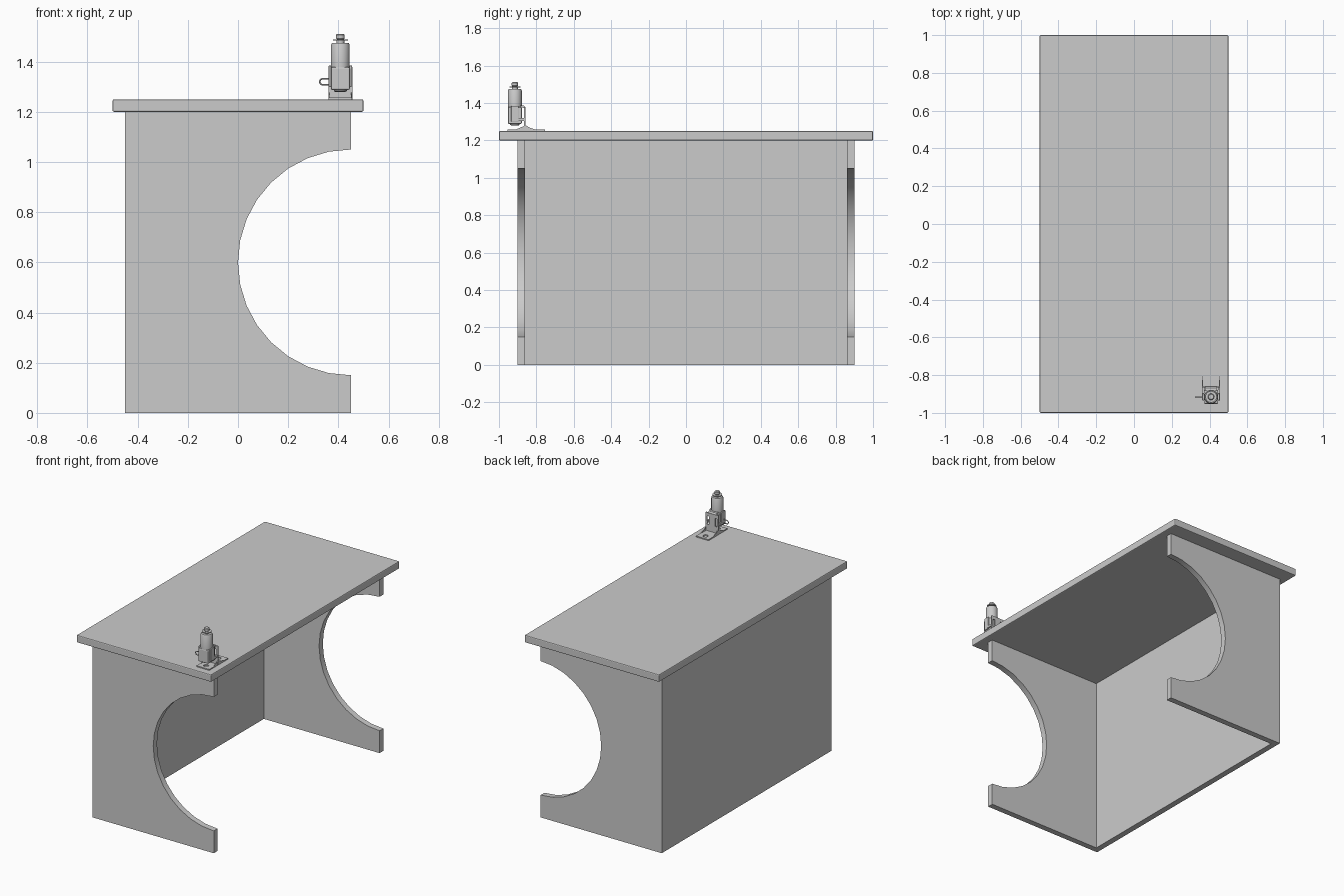
import bpy, bmesh, math
from mathutils import Vector

old = bpy.data.objects.get("Cube")
if old:
    bpy.data.objects.remove(old, do_unlink=True)

grey = bpy.data.materials.new("plain grey")
grey.use_nodes = True
COLOUR = (0.6, 0.6, 0.6, 1)
grey.diffuse_color = COLOUR
grey.node_tree.nodes["Principled BSDF"].inputs["Base Color"].default_value = COLOUR


def finish(name, bm, bevel=0, segments=2, smooth=False):
    bmesh.ops.recalc_face_normals(bm, faces=bm.faces)
    mesh = bpy.data.meshes.new(name)
    bm.to_mesh(mesh)
    bm.free()
    mesh.materials.append(grey)
    ob = bpy.data.objects.new(name, mesh)
    bpy.context.collection.objects.link(ob)
    if bevel:
        mod = ob.modifiers.new("soft edges", "BEVEL")
        mod.width, mod.segments = bevel, segments
    if smooth:
        bpy.ops.object.select_all(action="DESELECT")
        ob.select_set(True)
        bpy.context.view_layer.objects.active = ob
        bpy.ops.object.shade_smooth_by_angle(angle=math.radians(35))
    return ob


def box(name, low, high, bevel=0):
    bm = bmesh.new()
    bmesh.ops.create_cube(bm, size=1)
    for v in bm.verts:
        v.co = [a + (b - a) * (c + 0.5) for a, b, c in zip(low, high, v.co)]
    return finish(name, bm, bevel)


def extrude(name, points, depth, smooth=False):
    bm = bmesh.new()
    face = bm.faces.new([bm.verts.new(p) for p in points])
    new = bmesh.ops.extrude_face_region(bm, geom=[face])["geom"]
    bmesh.ops.translate(bm, vec=depth, verts=[g for g in new if isinstance(g, bmesh.types.BMVert)])
    return finish(name, bm, smooth=smooth)


def turned(name, centre, profile, sides=32):
    """Closed lathe from (radius, height) pairs around a vertical axis."""
    bm = bmesh.new()
    rings = []
    for r, z in profile:
        rings.append([bm.verts.new((centre[0] + r * math.cos(math.tau * i / sides),
                                    centre[1] + r * math.sin(math.tau * i / sides), z))
                      for i in range(sides)])
    for a, b in zip(rings, rings[1:]):
        for i in range(sides):
            j = (i + 1) % sides
            bm.faces.new((a[i], a[j], b[j], b[i]))
    bm.faces.new(rings[0])
    bm.faces.new(rings[-1])
    return finish(name, bm, smooth=True)


# Desk: top, back wall and two side walls with a half-round opening
box("desk_top", (-0.5, -1, 1.2), (0.5, 1, 1.25), bevel=0.006)
box("back_panel", (-0.45, -0.86, 0), (-0.41, 0.86, 1.2))
outline = [(0.45, 0), (-0.45, 0), (-0.45, 1.2), (0.45, 1.2)]
for i in range(17):
    a = math.pi / 2 + math.pi * i / 16
    outline.append((0.45 + 0.45 * math.cos(a), 0.6 + 0.45 * math.sin(a)))
for name, y in (("right_side_panel", -0.9), ("left_side_panel", 0.86)):
    extrude(name, [(x, y, z) for x, z in outline], (0, 0.04, 0), smooth=True)

# Regulator bracket: base plate with two round holes
X, Y = 0.408, -0.915
Z = 1.25
base = box("bracket_base", (X - 0.047, -0.955, Z), (X + 0.047, -0.755, Z + 0.007))
bm = bmesh.new()
for y in (-0.92, -0.79):
    cut = bmesh.ops.create_cone(bm, cap_ends=True, segments=20, radius1=0.016, radius2=0.016, depth=0.06)
    bmesh.ops.translate(bm, vec=(X, y, Z), verts=cut["verts"])
cutter = finish("hole_cutter", bm)
cutter.hide_render = True
cutter.hide_set(True)
cutter.display_type = "WIRE"
mod = base.modifiers.new("holes", "BOOLEAN")
mod.operation, mod.object, mod.solver = "DIFFERENCE", cutter, "EXACT"

# Bracket uprights, rails and gussets
for name, offset, half in (("post_right", -0.043, 0.005), ("post_middle", 0, 0.022), ("post_left", 0.043, 0.005)):
    box("bracket_" + name, (X + offset - half, -0.866, Z), (X + offset + half, -0.858, 1.375))
for name, z0, z1 in (("lower_rail", Z, 1.3), ("upper_rail", 1.355, 1.378)):
    box("bracket_" + name, (X - 0.048, -0.866, z0), (X + 0.048, -0.858, z1))
extrude("bracket_hood", [(X - 0.03, -0.885, 1.388), (X - 0.03, -0.868, 1.386), (X - 0.03, -0.858, 1.376),
                         (X - 0.03, -0.866, 1.372), (X - 0.03, -0.885, 1.38)], (0.06, 0, 0))
for name, x in (("right", X - 0.047), ("left", X + 0.043)):
    extrude("bracket_gusset_" + name, [(x, -0.93, Z), (x, -0.78, Z), (x, -0.84, Z + 0.02),
                                       (x, -0.858, Z + 0.032), (x, -0.87, Z + 0.025)], (0.004, 0, 0))

# Regulator: square body with side plates, drum, collar and knob
box("valve_body", (X - 0.038, Y - 0.037, 1.288), (X + 0.038, Y + 0.037, 1.378), bevel=0.006)
for name, s in (("right", -1), ("left", 1)):
    xs = sorted((X + s * 0.036, X + s * 0.047))
    box("body_side_plate_" + name, (xs[0], Y - 0.02, 1.3), (xs[1], Y + 0.02, 1.385), bevel=0.004)
    box("bracket_arm_" + name, (xs[0], Y + 0.015, 1.305), (xs[1], -0.86, 1.32))
turned("body_outlet", (X, Y), [(0.018, 1.279), (0.026, 1.283), (0.026, 1.29)])
turned("drum", (X, Y), [(0.037, 1.376), (0.037, 1.467), (0.033, 1.475), (0.016, 1.475), (0.016, 1.486)])
turned("collar", (X, Y), [(0.03, 1.484), (0.03, 1.489)])
turned("knob", (X, Y), [(0.012, 1.487), (0.017, 1.493), (0.017, 1.507), (0.013, 1.511)])

# Wire loop handle on the right of the body
path = [Vector((X - 0.036, Y, 1.308)), Vector((X - 0.07, Y, 1.308))]
for i in range(1, 8):
    a = -math.pi / 2 - math.pi * i / 8
    path.append(Vector((X - 0.07 + 0.012 * math.cos(a), Y, 1.32 + 0.012 * math.sin(a))))
path += [Vector((X - 0.07, Y, 1.332)), Vector((X - 0.036, Y, 1.332))]
curve = bpy.data.curves.new("side_loop", "CURVE")
curve.dimensions = "3D"
curve.bevel_depth, curve.bevel_resolution = 0.003, 2
spline = curve.splines.new("POLY")
spline.points.add(len(path) - 1)
for point, co in zip(spline.points, path):
    point.co = (*co, 1)
curve.materials.append(grey)
bpy.context.collection.objects.link(bpy.data.objects.new("side_loop", curve))
